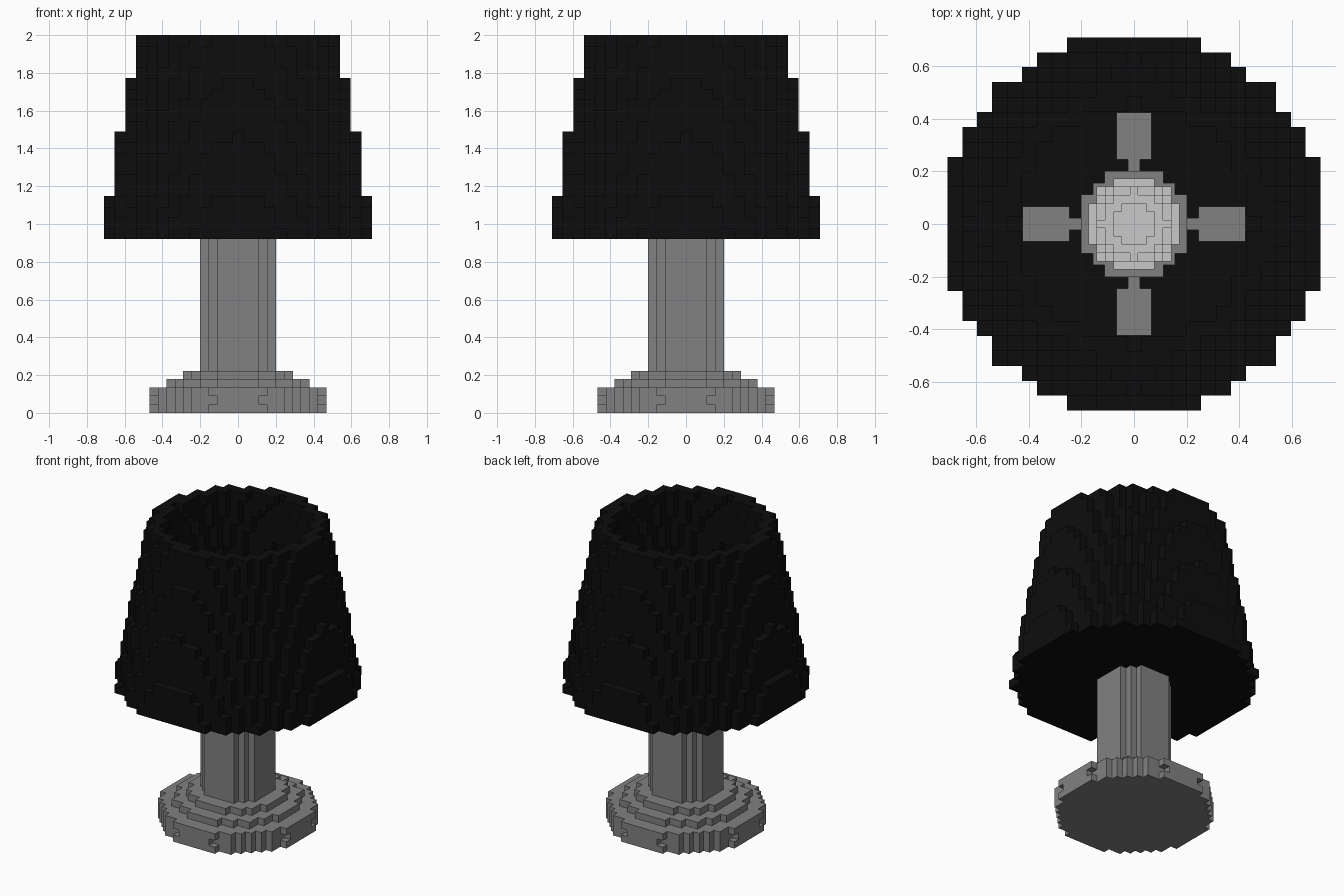
import bpy
import bmesh
from mathutils import Vector

if "Cube" in bpy.data.objects:
    bpy.data.objects.remove(bpy.data.objects["Cube"], do_unlink=True)

# Block sizes for the three differently scaled parts
STAND, SHADE, BULB = 0.0446, 0.0568, 0.0315


def material(name, value):
    mat = bpy.data.materials.new(name)
    mat.use_nodes = True
    colour = (value, value, value, 1)
    mat.diffuse_color = colour
    mat.node_tree.nodes["Principled BSDF"].inputs["Base Color"].default_value = colour
    return mat


grey = material("stand_grey", 0.22)
black = material("shade_black", 0.004)
pale = material("bulb_pale_grey", 0.58)


def disc(radius, layer, inner=-1):
    """Blocks of a disc, or of a ring when an inner radius is given."""
    n = int(radius) + 1
    span = range(-n, n + 1)
    return {(i, j, layer) for i in span for j in span
            if i * i + j * j <= radius ** 2
            and (inner < 0 or i * i + j * j > inner ** 2)}


def build(name, cells, size, base_z, mat):
    """Make one mesh from the exposed sides of a set of blocks."""
    bm = bmesh.new()
    verts = {}

    def vert(p):
        key = tuple(round(c * 2) for c in p)
        if key not in verts:
            verts[key] = bm.verts.new((p.x * size, p.y * size, base_z + p.z * size))
        return verts[key]

    for cell in sorted(cells):
        centre = Vector(cell) + Vector((0, 0, 0.5))
        for axis in range(3):
            for sign in (-1, 1):
                normal = Vector((0, 0, 0))
                normal[axis] = sign
                if tuple(int(a + b) for a, b in zip(cell, normal)) in cells:
                    continue
                u = Vector((0, 0, 0))
                u[(axis + 1) % 3] = 0.5
                w = normal.cross(u)
                mid = centre + normal * 0.5
                bm.faces.new([vert(mid + d) for d in (-u - w, u - w, u + w, w - u)])
    mesh = bpy.data.meshes.new(name)
    bm.to_mesh(mesh)
    bm.free()
    mesh.materials.append(mat)
    obj = bpy.data.objects.new(name, mesh)
    bpy.context.collection.objects.link(obj)
    return obj


# Stepped foot, with small notches in its middle layer
foot = set()
for layer, radius in enumerate((10.5, 10.5, 10.5, 8.5, 6.5)):
    foot |= disc(radius, layer)
for a in (-10, 10):
    for b in (-3, 3):
        foot -= {(a, b, 1), (b, a, 1)}
build("foot", foot, STAND, 0, grey)

# Fluted pole, running up into the shade
pole = set()
for layer in range(5, 24):
    pole |= disc(4.5, layer)
build("pole", pole, STAND, 0, grey)

# Four support arms: a narrow neck and a wider pad
arms = set()
for i in range(5, 10):
    half = 0 if i == 5 else 1
    for j in range(-half, half + 1):
        for layer in (21, 22):
            arms |= {(i, j, layer), (-i, j, layer), (j, i, layer), (j, -i, layer)}
build("support_arms", arms, STAND, 0, grey)

# Round bulb on top of the pole
bulb = set()
for layer in range(11):
    bulb |= disc(max(5.5 ** 2 - (layer - 5) ** 2, 0) ** 0.5 + 0.3, layer)
build("bulb", bulb, BULB, 24 * STAND, pale)

# Tapered shade, open at the top with a closed floor
LAYERS = 19
shade = disc(12.75, 0)
for layer in range(1, LAYERS):
    radius = 12.75 - 0.19 * layer
    shade |= disc(radius, layer, radius - 1.3)
build("lampshade", shade, SHADE, 2 - LAYERS * SHADE, black)
